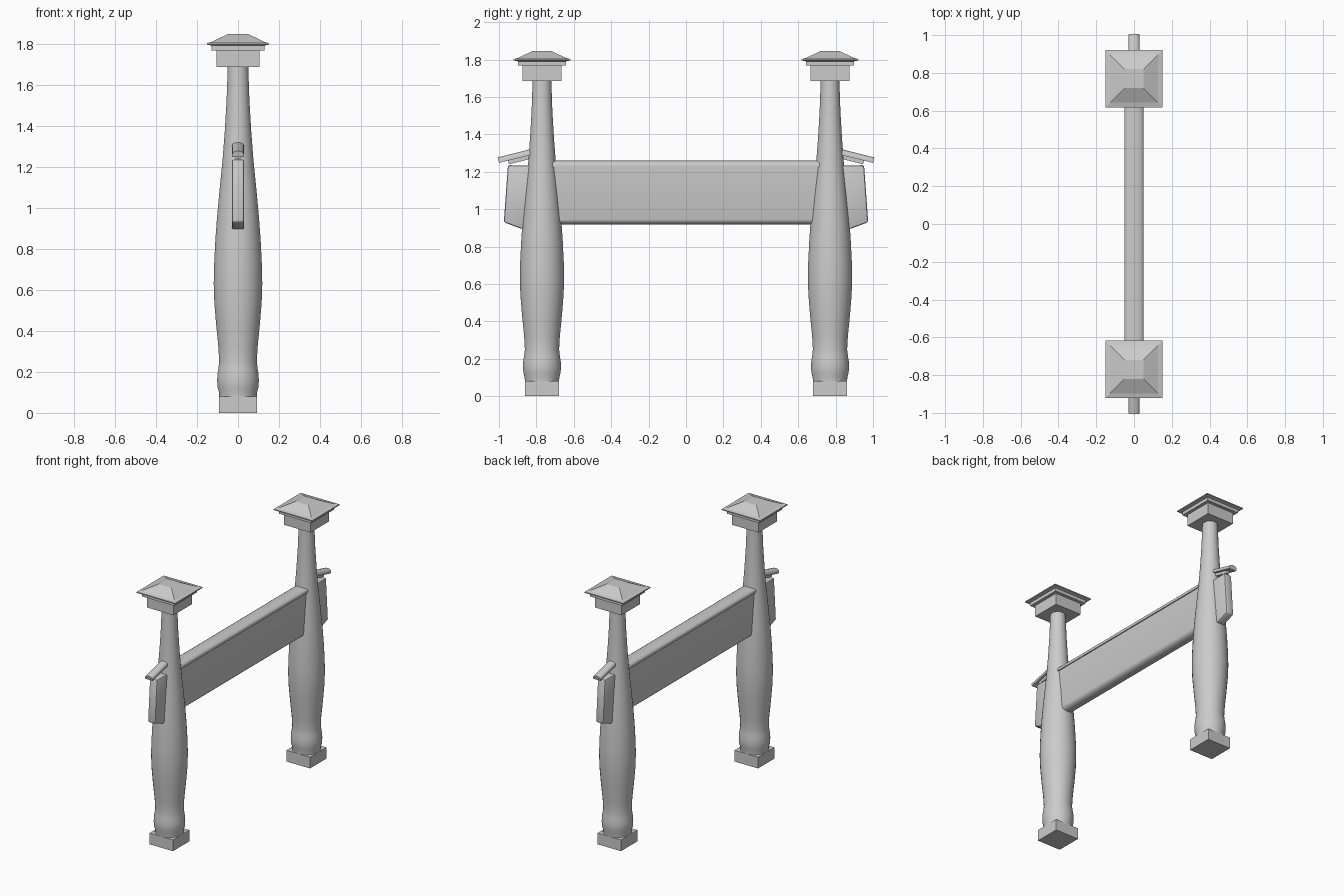
import bpy, bmesh, math
from mathutils import Matrix, Vector

if "Cube" in bpy.data.objects:
    bpy.data.objects.remove(bpy.data.objects["Cube"])

POST_Y = 0.77


def finish(name, bm, smooth=None):
    bmesh.ops.recalc_face_normals(bm, faces=bm.faces)
    me = bpy.data.meshes.new(name)
    bm.to_mesh(me)
    bm.free()
    ob = bpy.data.objects.new(name, me)
    bpy.context.collection.objects.link(ob)
    if smooth:
        bpy.ops.object.select_all(action='DESELECT')
        ob.select_set(True)
        bpy.context.view_layer.objects.active = ob
        bpy.ops.object.shade_smooth_by_angle(angle=math.radians(smooth))
    return ob


def stack(name, profile, sides, y, smooth=None):
    """Rings of (radius, z); four sides means radius is the half width."""
    bm = bmesh.new()
    k = math.sqrt(2) if sides == 4 else 1
    rings = []
    for r, z in profile:
        rings.append([bm.verts.new((r * k * math.cos(a), y + r * k * math.sin(a), z))
                      for a in (2 * math.pi * (i + 0.5) / sides for i in range(sides))])
    for a, b in zip(rings, rings[1:]):
        for i in range(sides):
            j = (i + 1) % sides
            bm.faces.new((a[i], a[j], b[j], b[i]))
    bm.faces.new(rings[0])
    bm.faces.new(rings[-1])
    return finish(name, bm, smooth)


def extrude(name, outline, vec, matrix=Matrix(), bevel=0, smooth=None):
    """Planar outline pushed along a vector, optionally with softened edges."""
    bm = bmesh.new()
    face = bm.faces.new([bm.verts.new(p) for p in outline])
    ext = bmesh.ops.extrude_face_region(bm, geom=[face])
    bmesh.ops.translate(bm, vec=vec, verts=[v for v in ext['geom'] if isinstance(v, bmesh.types.BMVert)])
    if bevel:
        bmesh.ops.bevel(bm, geom=bm.edges[:], offset=bevel, segments=2, profile=0.5, affect='EDGES')
    bm.transform(matrix)
    return finish(name, bm, smooth)


def rail_section(w, z0, z1, y):
    """Bar with upright sides and a rounded top."""
    mid = z0 + (z1 - z0) * 0.45
    arc = [(w * math.cos(math.pi * i / 8), y, mid + (z1 - mid) * math.sin(math.pi * i / 8)) for i in range(9)]
    return [(w, y, z0)] + arc + [(-w, y, z0)]


column = [(0.092, 0.08), (0.093, 0.1), (0.1, 0.125), (0.102, 0.155), (0.101, 0.185), (0.096, 0.215),
          (0.092, 0.25), (0.096, 0.32), (0.107, 0.43), (0.116, 0.54), (0.119, 0.63), (0.117, 0.72),
          (0.111, 0.84), (0.103, 0.95), (0.09, 1.09), (0.075, 1.24), (0.065, 1.37), (0.056, 1.52), (0.05, 1.69)]

for side, s in (("front", -1), ("back", 1)):
    y = s * POST_Y
    # Turned post on a square foot, with a stepped hipped cap
    stack(side + "_post_foot", [(0.092, 0), (0.092, 0.08)], 4, y)
    stack(side + "_post", column, 32, y, 35)
    stack(side + "_post_cap", [(0.105, 1.686), (0.105, 1.767), (0.128, 1.767), (0.128, 1.79),
                               (0.152, 1.795), (0.152, 1.802), (0.128, 1.808), (0.05, 1.846)], 4, y)
    # Tapered beam end coming out beyond the post
    tenon = [(-0.03, s * yy, z) for yy, z in
             ((0.72, 1.23), (0.952, 1.235), (0.974, 0.93), (0.88, 0.895), (0.72, 0.895))]
    extrude(side + "_beam_end", tenon, (0.06, 0, 0), bevel=0.01, smooth=40)
    # Small tilted roof strip over the beam end
    tilt = Matrix.Translation((0, s, 1.247)) @ Matrix.Rotation(-s * math.radians(14), 4, 'X')
    extrude(side + "_end_roof", rail_section(0.029, 0, 0.03, 0), (0, -s * 0.24, 0), tilt, smooth=40)
    extrude(side + "_end_roof_neck", [(-0.012, -s * 0.05, -0.02), (0.012, -s * 0.05, -0.02),
                                      (0.012, -s * 0.05, 0.005), (-0.012, -s * 0.05, 0.005)],
            (0, -s * 0.19, 0), tilt)

# Wide beam between the posts, with a rounded underside
half = 0.043
under = [(half * math.cos(a), -POST_Y, 0.945 + 0.028 * math.sin(a))
         for a in (math.pi + math.pi * i / 8 for i in range(9))]
extrude("beam", under + [(half, -POST_Y, 1.226), (-half, -POST_Y, 1.226)], (0, 2 * POST_Y, 0), smooth=40)

# Rounded rail along the top of the beam
extrude("top_rail", rail_section(0.05, 1.226, 1.26, -POST_Y), (0, 2 * POST_Y, 0), smooth=40)
